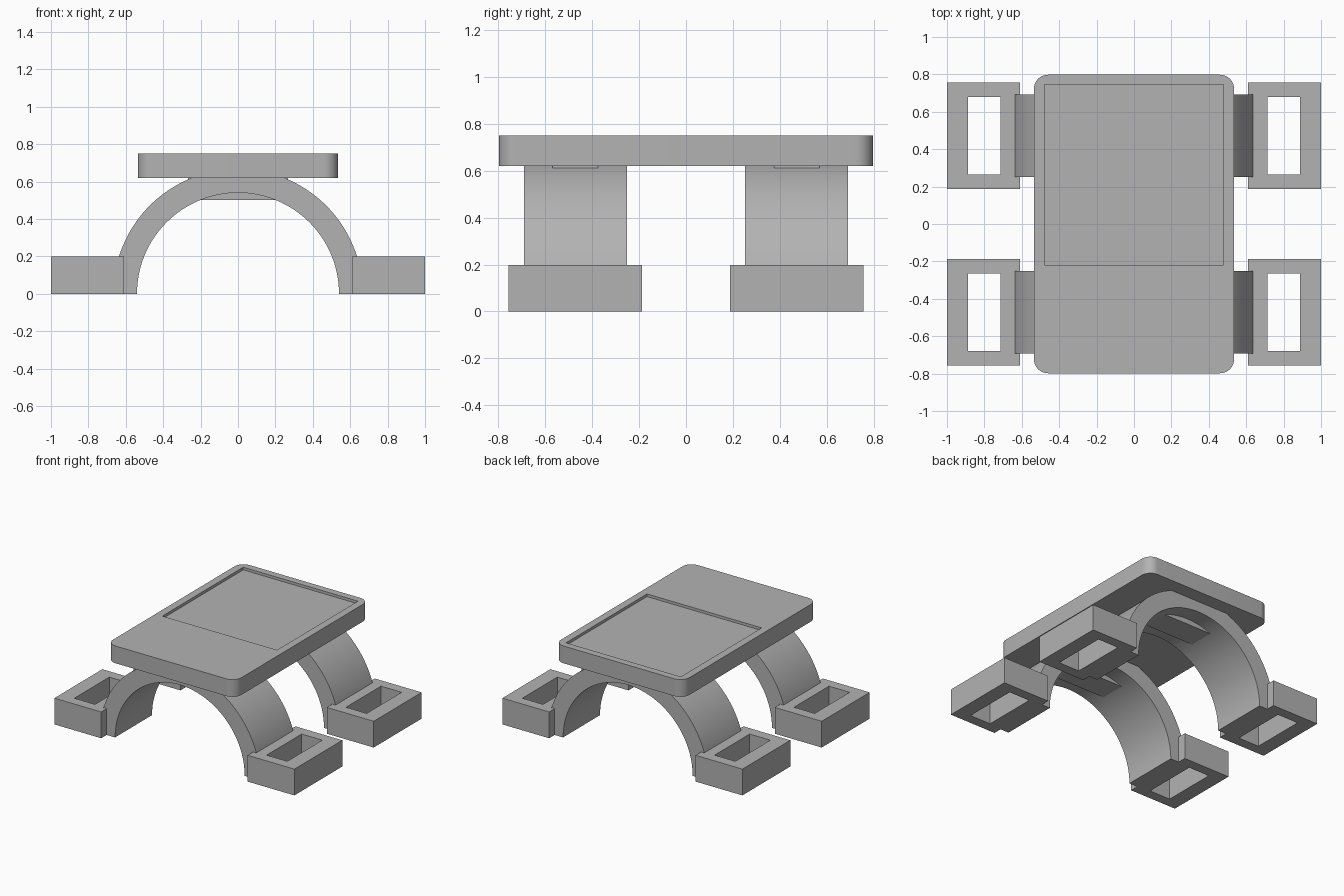
import bpy, bmesh
from math import sin, cos, pi, radians
from mathutils import Vector

if "Cube" in bpy.data.objects:
    bpy.data.objects.remove(bpy.data.objects["Cube"], do_unlink=True)

grey = bpy.data.materials.new("plain grey")
grey.use_nodes = True
grey.diffuse_color = (0.45, 0.45, 0.45, 1)
grey.node_tree.nodes["Principled BSDF"].inputs["Base Color"].default_value = (0.45, 0.45, 0.45, 1)


def extrude_profile(name, points, direction):
    """Solid made by sweeping a closed outline along a direction."""
    bm = bmesh.new()
    face = bm.faces.new([bm.verts.new(p) for p in points])
    result = bmesh.ops.extrude_face_region(bm, geom=[face], use_keep_orig=True)
    moved = [v for v in result["geom"] if isinstance(v, bmesh.types.BMVert)]
    bmesh.ops.translate(bm, verts=moved, vec=Vector(direction))
    bmesh.ops.recalc_face_normals(bm, faces=bm.faces)
    mesh = bpy.data.meshes.new(name)
    bm.to_mesh(mesh)
    bm.free()
    mesh.materials.append(grey)
    obj = bpy.data.objects.new(name, mesh)
    bpy.context.collection.objects.link(obj)
    return obj


def box(name, x0, x1, y0, y1, z0, z1):
    outline = [(x0, y0, z0), (x1, y0, z0), (x1, y1, z0), (x0, y1, z0)]
    return extrude_profile(name, outline, (0, 0, z1 - z0))


def activate(obj):
    bpy.ops.object.select_all(action="DESELECT")
    obj.select_set(True)
    bpy.context.view_layer.objects.active = obj


def cut(obj, cutter):
    mod = obj.modifiers.new("cut", "BOOLEAN")
    mod.operation = "DIFFERENCE"
    mod.solver = "EXACT"
    mod.object = cutter
    activate(obj)
    bpy.ops.object.modifier_apply(modifier=mod.name)
    bpy.data.objects.remove(cutter, do_unlink=True)


def smooth(obj):
    activate(obj)
    bpy.ops.object.shade_smooth_by_angle(angle=radians(30))


# Rounded tabletop with a shallow rectangular recess
W, L, R, STEPS = 0.535, 0.798, 0.075, 10
outline = []
for i, (sx, sy) in enumerate([(1, 1), (-1, 1), (-1, -1), (1, -1)]):
    for k in range(STEPS + 1):
        a = pi / 2 * (i + k / STEPS)
        outline.append((sx * (W - R) + R * cos(a), sy * (L - R) + R * sin(a), 0.62))
top = extrude_profile("tabletop", outline, (0, 0, 0.13))
cut(top, box("recess_cutter", -0.478, 0.478, -0.218, 0.745, 0.73, 0.8))
smooth(top)

# Two arches, each with a mounting block under the crown and a pair of feet
INNER, OUTER, SEG = 0.54, 0.667, 64
for end, yc in (("front", -0.472), ("rear", 0.472)):
    angles = [pi * i / SEG for i in range(SEG + 1)]
    ring = [(OUTER * cos(a), yc - 0.22, OUTER * sin(a)) for a in angles]
    ring += [(INNER * cos(a), yc - 0.22, INNER * sin(a)) for a in reversed(angles)]
    smooth(extrude_profile(end + "_arch", ring, (0, 0.44, 0)))

    box(end + "_mounting_block", -0.267, 0.267, yc - 0.097, yc + 0.097, 0.5, 0.63)

    for side, s in (("left", 1), ("right", -1)):
        x0, x1 = sorted((s * 0.61, s))
        foot = box(f"{end}_{side}_foot", x0, x1, yc - 0.285, yc + 0.285, 0, 0.198)
        h0, h1 = sorted((s * 0.715, s * 0.888))
        cut(foot, box("slot_cutter", h0, h1, yc - 0.208, yc + 0.208, -0.1, 0.3))
